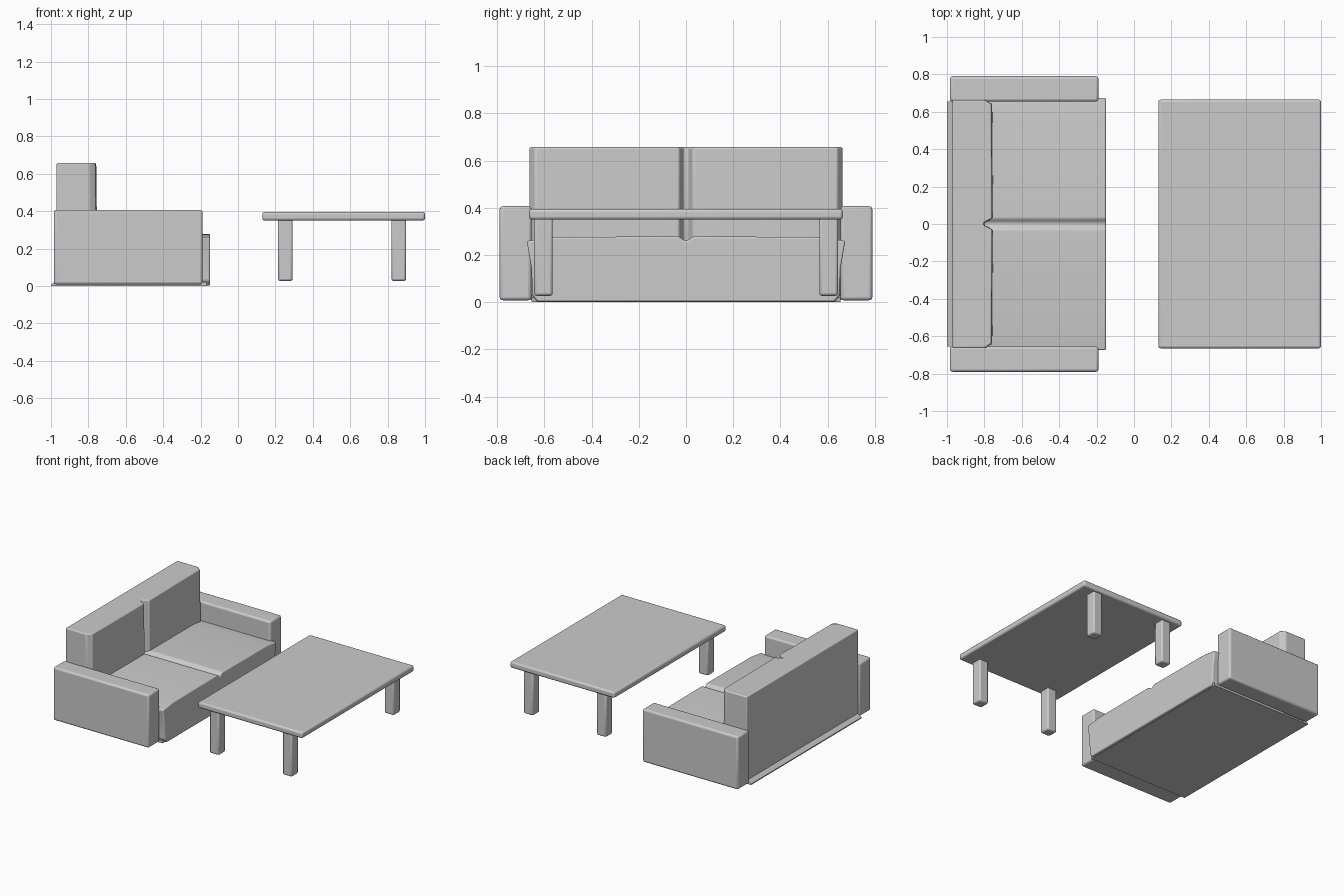
import bpy, bmesh
from mathutils import Vector

if "Cube" in bpy.data.objects:
    bpy.data.objects.remove(bpy.data.objects["Cube"])


def prism(name, pts, lo, hi, axis, bevel=0.0, segs=3):
    """Extrude a 2D outline from lo to hi along the given axis, with rounded edges."""
    def place(p, h):
        a, b = p
        return {'x': (h, a, b), 'y': (a, h, b), 'z': (a, b, h)}[axis]
    bm = bmesh.new()
    f = bm.faces.new([bm.verts.new(place(p, lo)) for p in pts])
    ext = bmesh.ops.extrude_face_region(bm, geom=[f])
    step = Vector(place((0, 0), hi - lo))
    bmesh.ops.translate(bm, vec=step, verts=[g for g in ext['geom'] if isinstance(g, bmesh.types.BMVert)])
    bmesh.ops.recalc_face_normals(bm, faces=bm.faces)
    me = bpy.data.meshes.new(name)
    bm.to_mesh(me)
    bm.free()
    ob = bpy.data.objects.new(name, me)
    bpy.context.collection.objects.link(ob)
    if bevel:
        m = ob.modifiers.new("rounding", 'BEVEL')
        m.width, m.segments = bevel, segs
        m.limit_method, m.angle_limit = 'ANGLE', 0.5
    bpy.ops.object.select_all(action='DESELECT')
    ob.select_set(True)
    bpy.context.view_layer.objects.active = ob
    bpy.ops.object.shade_smooth_by_angle(angle=0.6)
    return ob


def box(name, x0, x1, y0, y1, z0, z1, bevel, segs=3):
    return prism(name, [(x0, y0), (x1, y0), (x1, y1), (x0, y1)], z0, z1, 'z', bevel, segs)


def mirrored(half):
    """Complete a half outline by mirroring its first coordinate or second one."""
    return half + [(-a, b) for a, b in reversed(half)]


# sofa base with a sloping ledge behind the back
prism("sofa_base", [(-1, 0), (-0.17, 0), (-0.165, 0.02), (-0.97, 0.03), (-1, 0.008)],
      -0.655, 0.655, 'y')

# seat: cross-section flares at the top edges, with a crease in the middle
seat_half = [(0.008, 0.262), (0.03, 0.279), (0.55, 0.276), (0.675, 0.26),
             (0.655, 0.14), (0.652, 0.03), (0.63, 0.002)]
prism("seat", mirrored(seat_half), -0.96, -0.15, 'x', 0.018)

# back cushions: plan outline with a notch between the two cushions
front = [(-0.79, 0.664), (-0.755, 0.64), (-0.75, 0.03), (-0.795, 0.008)]
plan = [(-0.97, 0.664)] + front + [(x, -y) for x, y in reversed(front)] + [(-0.97, -0.664)]
backrest = prism("backrest", plan, 0.01, 0.657, 'z', 0.016)
for v in backrest.data.vertices:          # top leans back slightly
    if v.co.z > 0.5 and v.co.x > -0.9:
        v.co.x -= 0.008

# arms
for side, name in ((-1, "near_arm"), (1, "far_arm")):
    y0, y1 = sorted((side * 0.655, side * 0.79))
    box(name, -0.985, -0.19, y0, y1, 0.008, 0.407, 0.014)

# coffee table
box("table_top", 0.13, 1.0, -0.665, 0.665, 0.35, 0.396, 0.013)
for x in (0.253, 0.86):
    for y in (-0.605, 0.605):
        box("table_leg", x - 0.039, x + 0.039, y - 0.04, y + 0.04, 0.027, 0.36, 0.011, 2)
